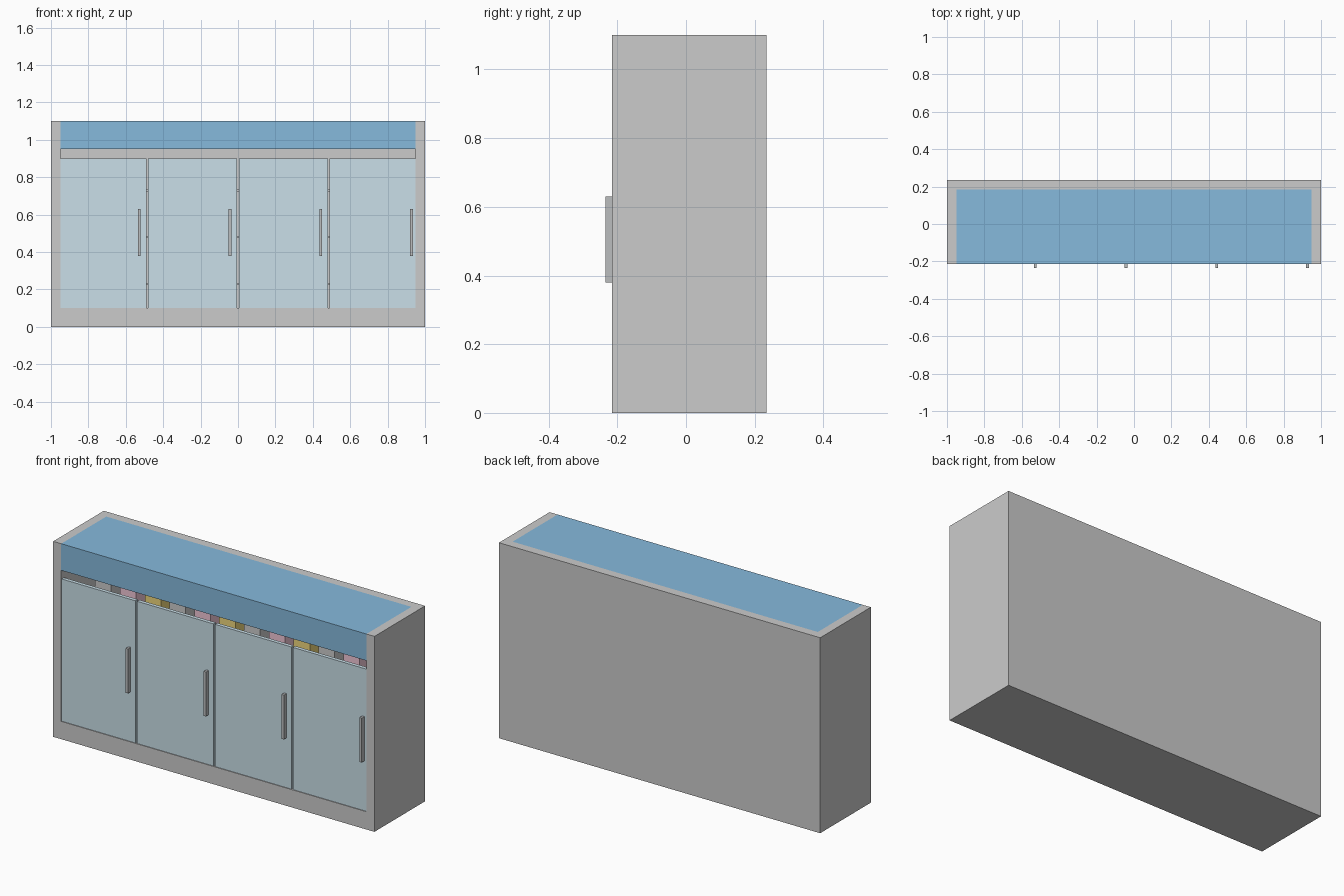
import bpy

if "Cube" in bpy.data.objects:
    bpy.data.objects.remove(bpy.data.objects["Cube"])


def material(name, rgb):
    m = bpy.data.materials.new(name)
    m.diffuse_color = (*rgb, 1)
    m.use_nodes = True
    m.node_tree.nodes["Principled BSDF"].inputs["Base Color"].default_value = m.diffuse_color
    return m


def box(name, x, y, z, mat=None):
    """Box spanning the given (min, max) ranges."""
    spans = (x, y, z)
    bpy.ops.mesh.primitive_cube_add(size=1, location=[(a + b) / 2 for a, b in spans])
    o = bpy.context.object
    o.name = name
    o.scale = [b - a for a, b in spans]
    bpy.ops.object.transform_apply(location=False, rotation=False, scale=True)
    if mat:
        o.data.materials.append(mat)
    return o


blue = material("header_blue", (0.24, 0.49, 0.72))
glass = material("door_pale_blue", (0.59, 0.74, 0.81))
dark = material("handle_grey", (0.5, 0.51, 0.52))
goods = [material("goods_white", (0.92, 0.92, 0.92)),
         material("goods_pink", (0.88, 0.57, 0.68)),
         material("goods_yellow", (0.85, 0.67, 0.2))]

FRONT, BACK, TOP, WALL = -0.215, 0.235, 1.10, 0.05
INNER_X, INNER_BACK = 1 - WALL, BACK - WALL

# Cabinet shell, open at the front
for side, s in (("left", -1), ("right", 1)):
    box(f"{side}_wall", sorted((s, s * INNER_X)), (FRONT, BACK), (0, TOP))
box("back_wall", (-INNER_X, INNER_X), (INNER_BACK, BACK), (0, TOP))
box("base", (-INNER_X, INNER_X), (FRONT, INNER_BACK), (0, 0.10))

# Header block across the top
box("header", (-INNER_X, INNER_X), (FRONT, INNER_BACK), (0.95, TOP), blue)

# Four doors, slightly recessed, each with a bar handle
for i in range(4):
    cx = (i - 1.5) * 0.485
    x0, x1 = max(cx - 0.2375, -INNER_X), min(cx + 0.2375, INNER_X)
    box(f"door_{i + 1}", (x0, x1), (-0.211, -0.19), (0.10, 0.90), glass)
    box(f"handle_{i + 1}", (cx + 0.193, cx + 0.207), (-0.235, -0.211), (0.38, 0.63), dark)

# Shelves with rows of goods in repeating colours
for k, z in enumerate((0.23, 0.48, 0.73)):
    box(f"shelf_{k + 1}", (-INNER_X, INNER_X), (-0.17, INNER_BACK), (z - 0.005, z + 0.005))
    for i in range(12):
        cx = -0.85 + i * 1.7 / 11
        box(f"goods_{k + 1}_{i + 1}", (cx - 0.05, cx + 0.05), (0.015, 0.115),
            (z + 0.005, z + 0.125), goods[i % 3])
